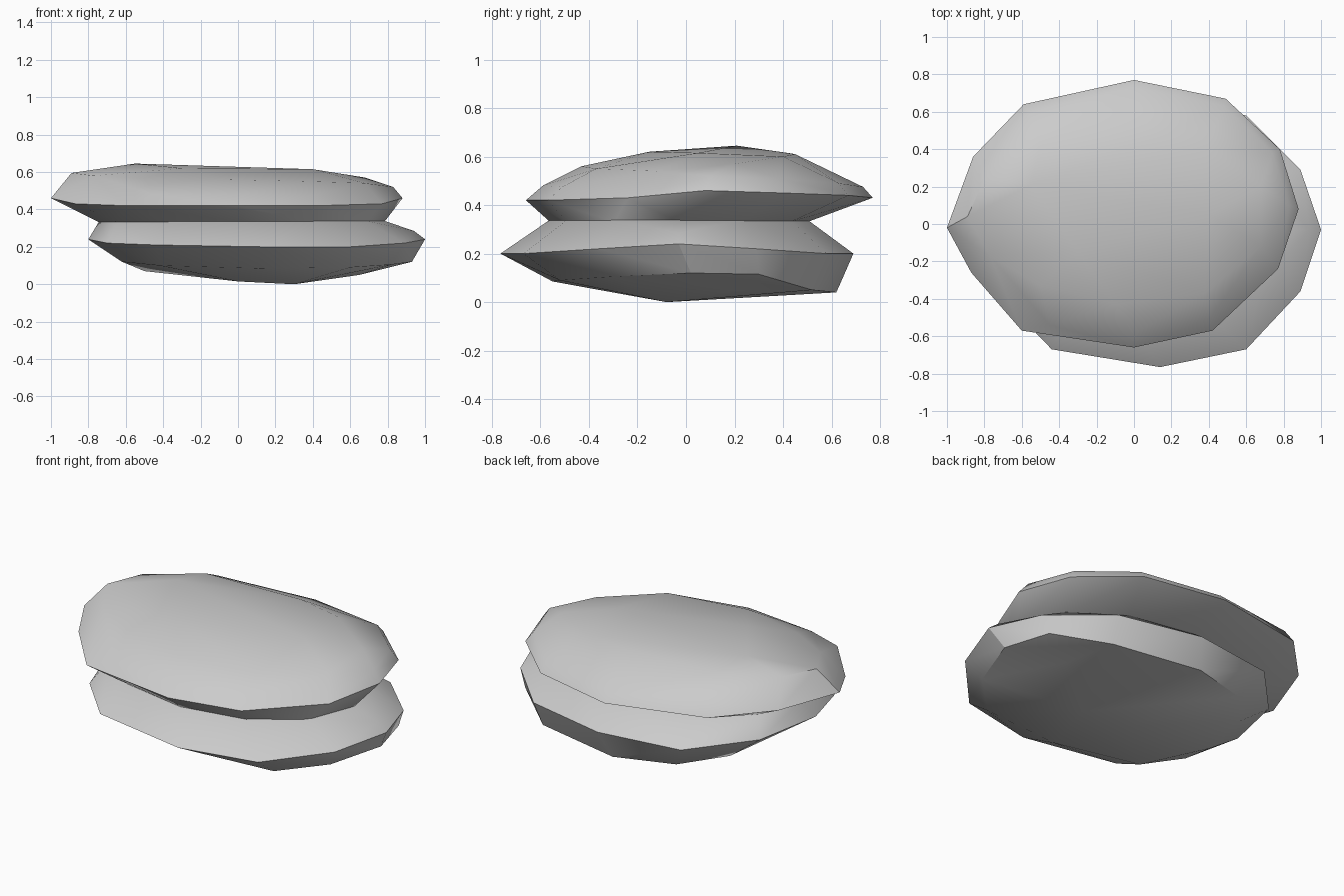
import bpy, bmesh, math

if "Cube" in bpy.data.objects:
    bpy.data.objects.remove(bpy.data.objects["Cube"])

# Contact ring where the two stones meet
def contact_ring(z):
    return [(0.02 + 0.76 * math.cos(a), -0.03 + 0.53 * math.sin(a), z)
            for a in (math.tau * i / 12 for i in range(12))]

# A chiselled stone: hull around hand-placed corners, then a few corners
# are pushed in to make chipped notches
def stone(name, points, seam_z, chips=()):
    bm = bmesh.new()
    for p in points + contact_ring(seam_z):
        bm.verts.new(p)
    bmesh.ops.convex_hull(bm, input=bm.verts[:])
    bmesh.ops.delete(bm, geom=[v for v in bm.verts if not v.link_faces], context='VERTS')
    # split the edge nearest to each chip and pull its middle inwards
    for target in chips:
        edge = min(bm.edges, key=lambda e: sum(
            (a - b) ** 2 for a, b in zip((e.verts[0].co + e.verts[1].co) / 2, target)))
        vert = bmesh.utils.edge_split(edge, edge.verts[0], 0.5)[1]
        vert.co = target
        bmesh.ops.triangulate(bm, faces=list(vert.link_faces))
    bmesh.ops.dissolve_limit(bm, angle_limit=math.radians(1),
                             verts=bm.verts[:], edges=bm.edges[:])
    bmesh.ops.recalc_face_normals(bm, faces=bm.faces[:])
    mesh = bpy.data.meshes.new(name)
    bm.to_mesh(mesh)
    bm.free()
    ob = bpy.data.objects.new(name, mesh)
    bpy.context.collection.objects.link(ob)
    bpy.ops.object.select_all(action='DESELECT')
    ob.select_set(True)
    bpy.context.view_layer.objects.active = ob
    bpy.ops.object.shade_smooth_by_angle(angle=math.radians(40))
    return ob

# Lower stone: widest edge, then underside
lower_edge = [(1.0, -.03, .24), (.89, .29, .22), (.6, .58, .2), (.1, .69, .2),
              (-.4, .62, .2), (-.7, .3, .22), (-.8, -.08, .24), (-.7, -.4, .22),
              (-.44, -.67, .21), (.14, -.765, .2), (.6, -.67, .2), (.89, -.36, .22),
              (.94, -.03, .285)]
lower_base = [(-.62, -.1, .12), (-.5, .3, .07), (-.3, .52, .05), (.05, .62, .04),
              (.58, .52, .05), (.65, .2, .05), (.93, .02, .12), (.85, .3, .115),
              (.3, -.08, 0), (0, -.08, .015), (-.42, -.45, .1), (.1, -.55, .085),
              (.6, -.52, .09), (.82, -.3, .105)]
stone("lower_stone", lower_edge + lower_base, .34, [(.89, -.01, .19)])

# Upper stone: widest edge, rim of the top, and crown
upper_edge = [(.88, .08, .46), (.78, .40, .45), (.49, .67, .44), (0, .77, .43),
              (-.59, .64, .45), (-.86, .36, .46), (-1, -.02, .46), (-.87, -.26, .43),
              (-.6, -.57, .42), (0, -.66, .42), (.42, -.57, .42), (.77, -.24, .43)]
upper_rim = [(.83, .1, .52), (.74, .38, .51), (.48, .63, .49), (0, .73, .475),
             (-.56, .6, .52), (-.8, .24, .6), (-.89, .04, .595), (-.77, -.17, .58),
             (-.5, -.33, .565), (-.1, -.43, .56), (.38, -.37, .55), (.68, -.12, .54),
             (-.45, -.54, .48), (0, -.59, .48), (.4, -.51, .475)]
upper_crown = [(-.55, .21, .645), (-.5, .42, .615), (.1, .45, .61), (.38, .4, .6),
               (.4, .05, .615), (.68, .2, .57), (-.3, -.15, .62)]
stone("upper_stone", upper_edge + upper_rim + upper_crown, .33)
